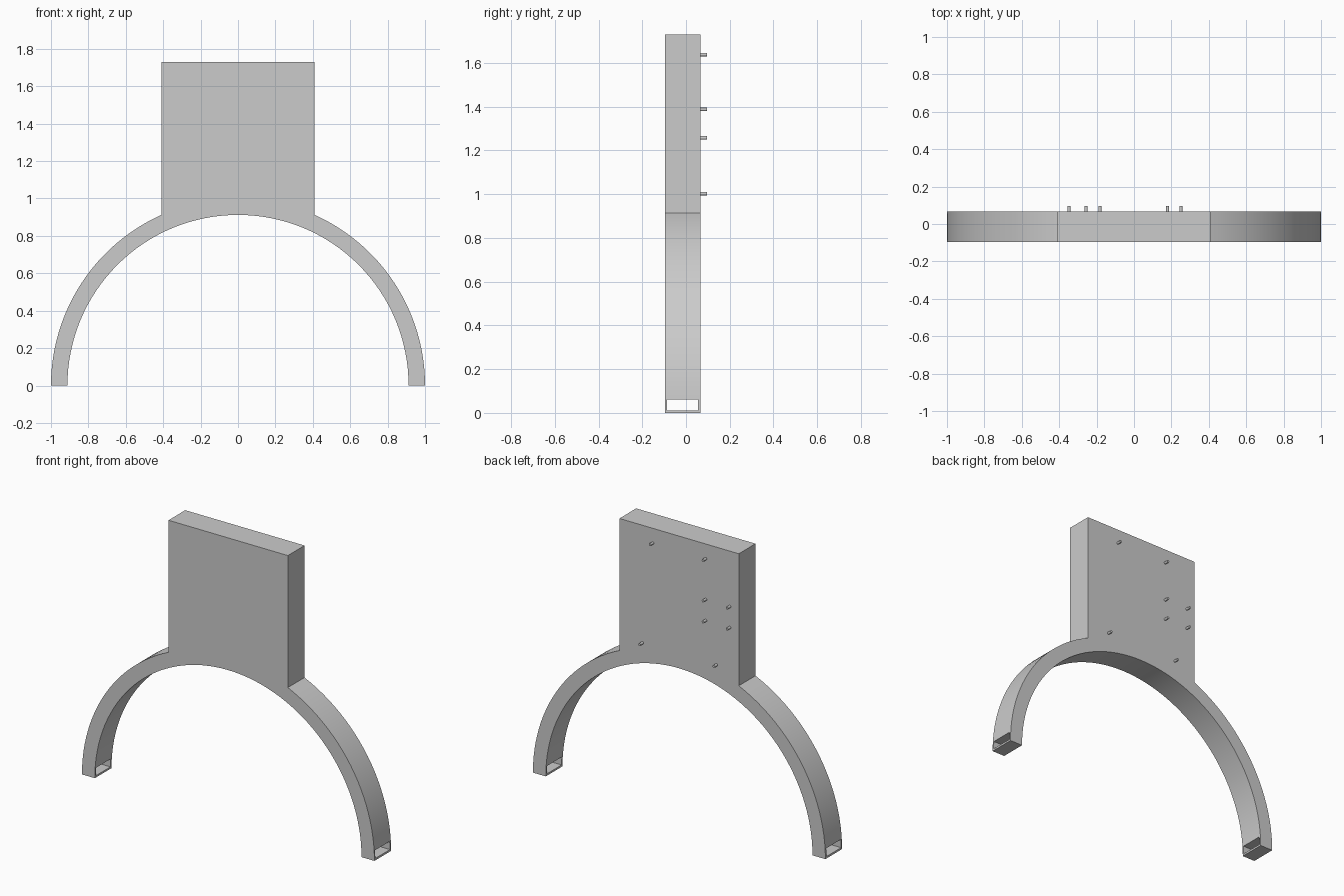
import bpy, bmesh, math

if "Cube" in bpy.data.objects:
    bpy.data.objects.remove(bpy.data.objects["Cube"])

grey = bpy.data.materials.new("plain grey")
grey.diffuse_color = (0.6, 0.6, 0.6, 1)
grey.use_nodes = True
grey.node_tree.nodes["Principled BSDF"].inputs["Base Color"].default_value = grey.diffuse_color

R_OUT, R_IN = 1.0, 0.912           # arch radii
HALF_W, TOP = 0.408, 1.729         # upright plate
FRONT, BACK, PEG_TIP = -0.096, 0.067, 0.095


def finish(bm, name):
    bmesh.ops.recalc_face_normals(bm, faces=bm.faces)
    mesh = bpy.data.meshes.new(name)
    bm.to_mesh(mesh)
    bm.free()
    mesh.materials.append(grey)
    ob = bpy.data.objects.new(name, mesh)
    bpy.context.collection.objects.link(ob)
    return ob


def arc(radius, start, end, steps):
    angles = [start + (end - start) * i / steps for i in range(steps + 1)]
    return [(radius * math.cos(a), radius * math.sin(a)) for a in angles]


# Arch and plate as one extruded outline
corner = math.acos(HALF_W / R_OUT)
outline = arc(R_OUT, 0, corner, 24)
outline += [(HALF_W, TOP), (-HALF_W, TOP)]
outline += arc(R_OUT, math.pi - corner, math.pi, 24)
outline += arc(R_IN, math.pi, 0, 64)
bm = bmesh.new()
face = bm.faces.new([bm.verts.new((x, FRONT, z)) for x, z in outline])
ext = bmesh.ops.extrude_face_region(bm, geom=[face])
moved = [v for v in ext["geom"] if isinstance(v, bmesh.types.BMVert)]
bmesh.ops.translate(bm, verts=moved, vec=(0, BACK - FRONT, 0))
body = finish(bm, "arch_and_plate")

# Strap slots through both arch feet
bm = bmesh.new()
bmesh.ops.create_cube(bm, size=1)
for v in bm.verts:
    v.co = (v.co.x * 3, -0.0155 + v.co.y * 0.143, 0.037 + v.co.z * 0.05)
cutter = finish(bm, "slot_cutter")
cutter.hide_render = True
cutter.hide_viewport = True
slots = body.modifiers.new("slots", "BOOLEAN")
slots.operation = "DIFFERENCE"
slots.solver = "EXACT"
slots.object = cutter

# Small pegs on the back of the plate
pegs = [(0.18, 1.638), (-0.182, 1.638), (-0.182, 1.387), (-0.347, 1.387),
        (-0.182, 1.257), (-0.347, 1.257), (0.251, 1.002), (-0.256, 1.002)]
root = BACK - 0.01
objects = [body]
for x, z in pegs:
    bm = bmesh.new()
    bmesh.ops.create_cone(bm, cap_ends=True, segments=20, radius1=0.008,
                          radius2=0.008, depth=PEG_TIP - root)
    for v in bm.verts:
        v.co = (x + v.co.x, (root + PEG_TIP) / 2 + v.co.z, z + v.co.y)
    objects.append(finish(bm, "peg"))

# Smooth curved walls, crisp edges
bpy.ops.object.select_all(action="DESELECT")
for ob in objects:
    ob.select_set(True)
bpy.context.view_layer.objects.active = body
bpy.ops.object.shade_smooth_by_angle(angle=math.radians(30))
